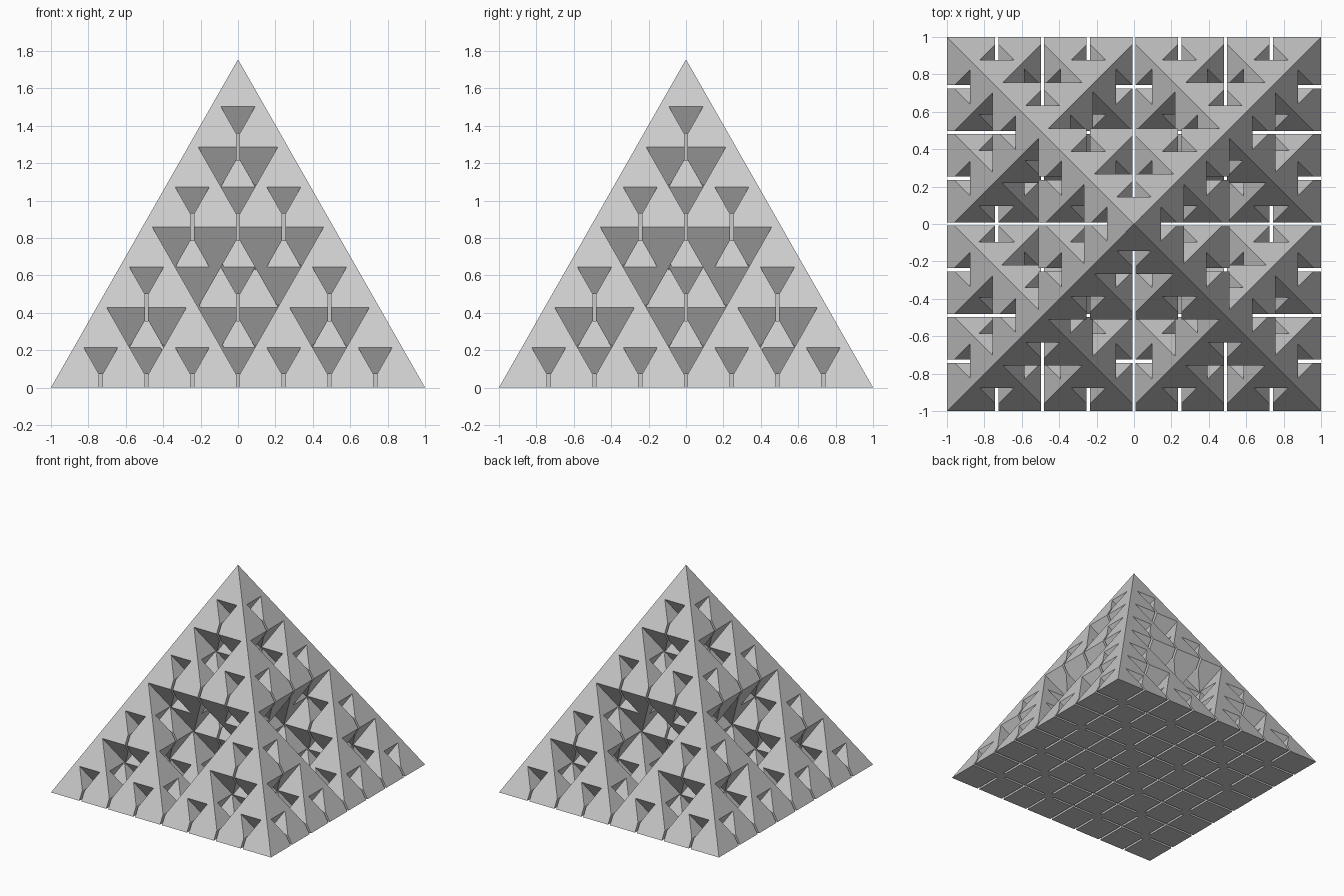
import bpy, bmesh
from mathutils import Vector

cube = bpy.data.objects.get("Cube")
if cube:
    bpy.data.objects.remove(cube, do_unlink=True)

SLOPE = 1.755      # height of every pyramid per unit of half width
CELL = 0.978       # half width of the recursive grid
SIDE = 0.031       # side inset of each notch
BACK = 0.022       # inset of the overhanging notch face
OUT = 0.04         # how far notches reach past the faces
SLIT = 0.009       # half width of the thin slits
SLIT_END = 0.045   # slits stop short of the group centres

grey = bpy.data.materials.new("light_grey")
grey.use_nodes = True
colour = (0.6, 0.6, 0.6, 1)
grey.diffuse_color = colour
grey.node_tree.nodes["Principled BSDF"].inputs["Base Color"].default_value = colour


def hull(bm, points):
    """Add one convex solid."""
    verts = [bm.verts.new(p) for p in points]
    bmesh.ops.convex_hull(bm, input=verts)


def make_object(name, bm):
    bmesh.ops.recalc_face_normals(bm, faces=bm.faces)
    mesh = bpy.data.meshes.new(name)
    bm.to_mesh(mesh)
    bm.free()
    obj = bpy.data.objects.new(name, mesh)
    bpy.context.collection.objects.link(obj)
    return obj


def notch(bm, centre, half, up, out):
    """Four-sided notch in one face, with the slit along its sharp edge."""
    across = Vector((-out.y, out.x, 0))

    def at(u, v, t):
        return centre + across * u + out * v + Vector((0, 0, up * SLOPE * t))

    top = (half + OUT - BACK) / 2
    hull(bm, [at(0, SIDE + BACK, SIDE), at(0, half - SIDE + OUT, SIDE),
              at(SIDE - top, top + BACK, top), at(top - SIDE, top + BACK, top)])
    hull(bm, [at(u, v, t) for u in (-SLIT, SLIT)
              for v in (SLIT_END, half + OUT)
              for t in (-0.005, SIDE + SLIT + 0.001)])


def carve(bm, centre, half, up, depth):
    """Notch a pyramid, then its five half-size copies and the flipped one."""
    for x, y in ((1, 0), (0, 1), (-1, 0), (0, -1)):
        notch(bm, centre, half, up, Vector((x, y, 0)))
    if depth == 1:
        return
    h = half / 2
    middle = centre + Vector((0, 0, up * SLOPE * h))
    for x in (-h, h):
        for y in (-h, h):
            carve(bm, centre + Vector((x, y, 0)), h, up, depth - 1)
    carve(bm, middle, h, up, depth - 1)
    carve(bm, middle, h, -up, depth - 1)


# Solid pyramid
bm = bmesh.new()
hull(bm, [(x, y, 0) for x in (-1, 1) for y in (-1, 1)] + [(0, 0, SLOPE)])
pyramid = make_object("fractal_pyramid", bm)
pyramid.data.materials.append(grey)

# All notches at three scales
bm = bmesh.new()
carve(bm, Vector(), CELL, 1, 3)
cutter = make_object("notch_cutter", bm)
cutter.data.materials.append(grey)

# Cut the notches out
cut = pyramid.modifiers.new("notches", 'BOOLEAN')
cut.operation = 'DIFFERENCE'
cut.solver = 'EXACT'
cut.use_self = True
cut.object = cutter
bpy.context.view_layer.objects.active = pyramid
bpy.ops.object.modifier_apply(modifier=cut.name)
bpy.data.objects.remove(cutter, do_unlink=True)
